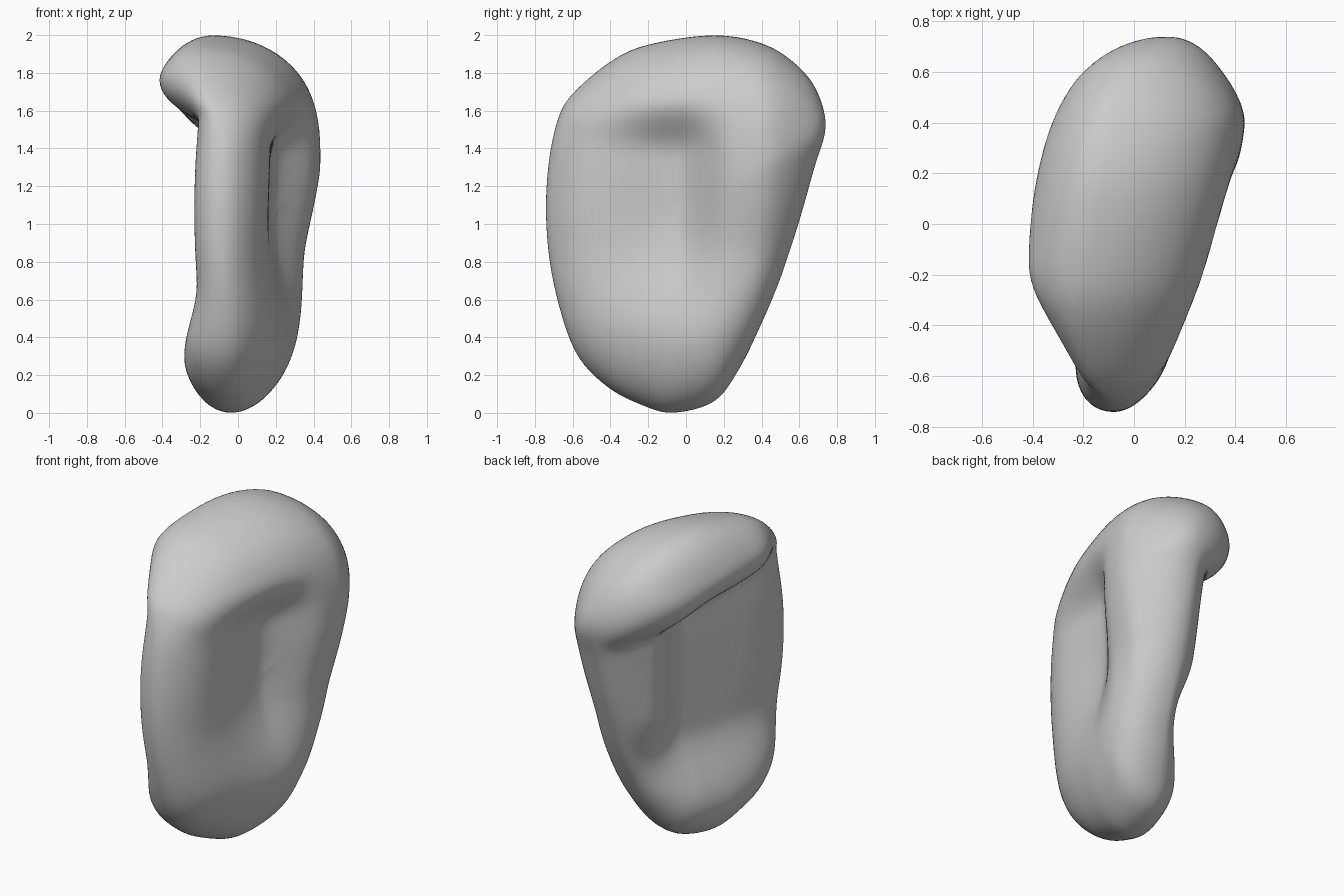
import bpy, bmesh, math
from mathutils import Vector

cube = bpy.data.objects.get("Cube")
if cube:
    bpy.data.objects.remove(cube, do_unlink=True)

RINGS, STEPS = 80, 6
CENTRE = Vector((-0.02, 1.05))

# Side outline (y, z), clockwise from the crown
OUTLINE = [Vector(p) for p in (
    (.15, 2.0), (.42, 1.95), (.6, 1.83), (.7, 1.69), (.74, 1.51), (.68, 1.3),
    (.61, 1.05), (.55, .86), (.48, .66), (.38, .43), (.28, .23), (.15, .06),
    (-.07, 0), (-.23, .04), (-.42, .14), (-.59, .33), (-.7, .68), (-.74, 1.0),
    (-.73, 1.3), (-.68, 1.55), (-.6, 1.69), (-.4, 1.86), (-.2, 1.95))]


def ramp(a, b, v):
    t = min(max((v - a) / (b - a), 0), 1)
    return t * t * (3 - 2 * t)


def roll(a, b, v):
    # Rounded rise, steep at a and level at b
    t = min(max((v - a) / (b - a), 0), 1)
    return t * (2 - t)


def smooth_loop(pts, steps):
    out, n = [], len(pts)
    for i in range(n):
        a, b, c, d = (pts[(i + k) % n] for k in (-1, 0, 1, 2))
        for s in range(steps):
            t = s / steps
            out.append(b + (c - a) * (t / 2)
                       + (a * 2 - b * 5 + c * 4 - d) * (t * t / 2)
                       + (b * 3 - a - c * 3 + d) * (t ** 3 / 2))
    return out


def rim(y, z):
    # Middle of the slab, leaning with depth
    return .035 + .155 * y - .19 * ramp(1.4, 2, z) - .06 * ramp(.5, 0, z)


def left_side(y, z):
    # Swollen back rim beside a shallow hollow
    x = .31 + .25 * y + .04 * (z - 1.2)
    x += .04 * ramp(0, .3, y) * ramp(.8, 1.3, z) - .13 * ramp(.38, .75, y)
    x += .04 * ramp(.9, .4, z) + .04 * ramp(1.4, 1.65, z) * ramp(.3, 0, y)
    hollow = ramp(.24, -.06, y) * ramp(-.65, 0, y) * ramp(1.68, 1.36, z) * ramp(.3, 1.1, z)
    return x - .12 * hollow


def right_side(y, z):
    # Flat face with a back column and a swelling at the foot
    x = -.10 + .3 * y
    x -= .15 * ramp(.13, .47, y) * ramp(.4, .9, z)
    x -= .21 * ramp(.7, .14, z)
    # Overhanging rolled lip along the top
    crease = 1.49 - .15 * y
    lip = roll(crease, crease + .32, z)
    edge = -.49 + .2 * y + .15 * ramp(-.15, -.6, y)
    return x + (edge - x) * lip


def surface(edge, phi):
    rho = math.sin(phi)
    y, z = CENTRE + (edge - CENTRE) * rho
    cap = math.cos(phi) * math.sqrt(1 + rho * rho)
    mid = rim(y, z)
    side = left_side(y, z) if cap >= 0 else right_side(y, z)
    return (mid + abs(cap) * (side - mid), y, z)


# Closed slab built as rings from the left face to the right face
bm = bmesh.new()
loop = smooth_loop(OUTLINE, STEPS)
count = len(loop)
rings = [[bm.verts.new(surface(e, math.pi * r / RINGS)) for e in loop]
         for r in range(1, RINGS)]
for a, b in zip(rings, rings[1:]):
    for i in range(count):
        j = (i + 1) % count
        bm.faces.new((a[i], a[j], b[j], b[i]))
for ring, phi in ((rings[0], 0), (rings[-1], math.pi)):
    pole = bm.verts.new(surface(loop[0], phi))
    for i in range(count):
        bm.faces.new((pole, ring[i], ring[(i + 1) % count]))
bmesh.ops.recalc_face_normals(bm, faces=bm.faces)
for f in bm.faces:
    f.smooth = True

mesh = bpy.data.meshes.new("sculpted_slab")
bm.to_mesh(mesh)
bm.free()
slab = bpy.data.objects.new("sculpted_slab", mesh)
bpy.context.collection.objects.link(slab)

# Soften the lip and hollow edges
soften = slab.modifiers.new("soften", 'SMOOTH')
soften.factor, soften.iterations = 0.5, 5

mat = bpy.data.materials.new("plain_grey")
mat.use_nodes = True
grey = (0.6, 0.6, 0.6, 1)
mat.diffuse_color = grey
mat.node_tree.nodes["Principled BSDF"].inputs["Base Color"].default_value = grey
mesh.materials.append(mat)
